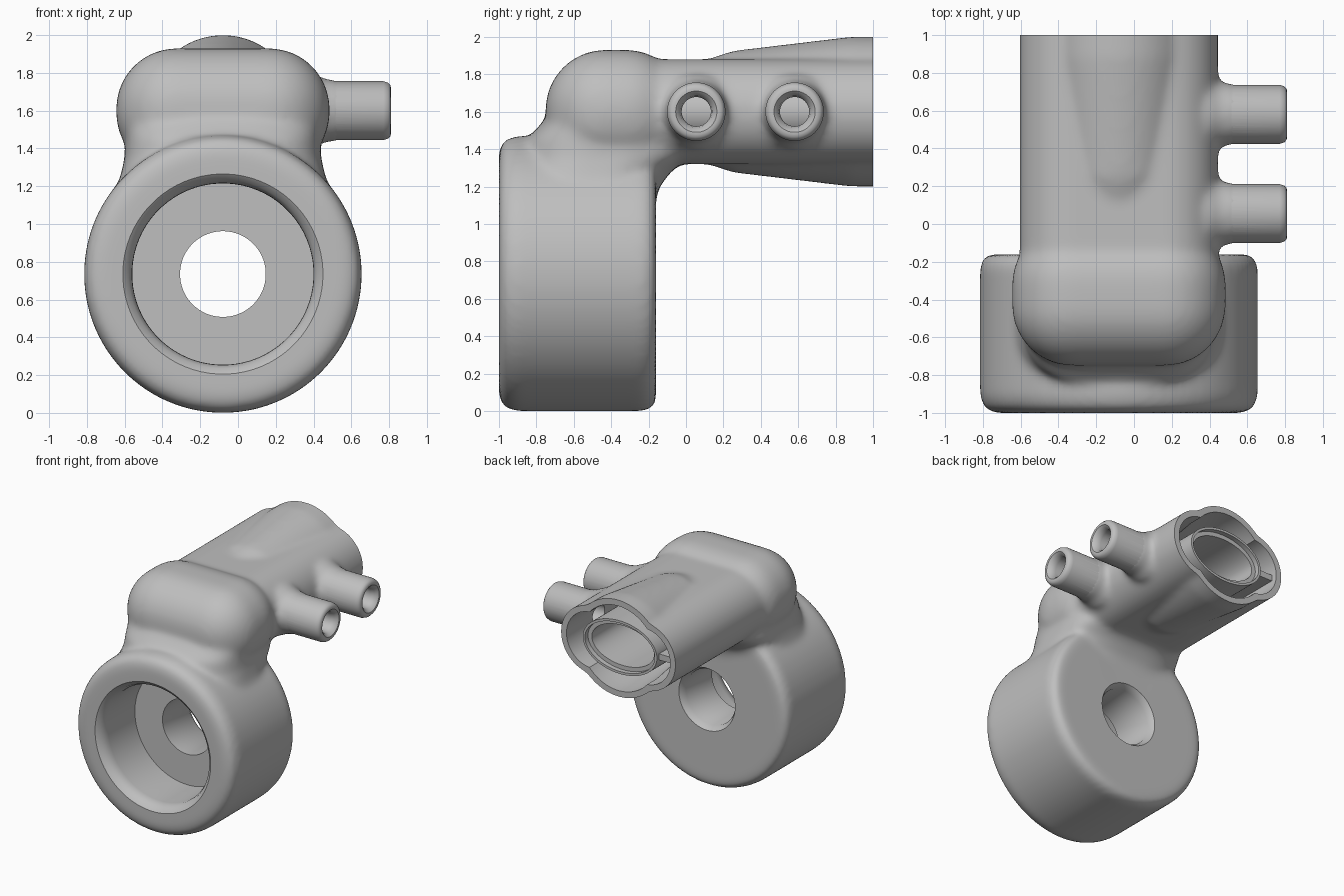
import bpy, bmesh, math
from mathutils import Vector

if "Cube" in bpy.data.objects:
    bpy.data.objects.remove(bpy.data.objects["Cube"], do_unlink=True)

CX, CZ, DISC_Z = -0.08, 1.6, 0.735
grey = bpy.data.materials.new("plain grey")
grey.use_nodes = True
grey.diffuse_color = (0.52, 0.52, 0.52, 1)
grey.node_tree.nodes["Principled BSDF"].inputs["Base Color"].default_value = (0.52, 0.52, 0.52, 1)


def add(name, bm):
    bmesh.ops.recalc_face_normals(bm, faces=bm.faces)
    mesh = bpy.data.meshes.new(name)
    bm.to_mesh(mesh)
    bm.free()
    mesh.materials.append(grey)
    ob = bpy.data.objects.new(name, mesh)
    bpy.context.scene.collection.objects.link(ob)
    return ob


def ring(axis, t, c, a, b, power=None, n=72):
    """Cross-section: a slot (circle if a == b), or a superellipse if power is set."""
    pts = []
    for i in range(n):
        w = 2 * math.pi * (i + 0.5) / n
        u, v = math.cos(w), math.sin(w)
        if power:
            u, v = (math.copysign(abs(k) ** (2 / power), k) for k in (u, v))
            p = [c[0] + a * u, c[1] + b * v]
        else:
            p = [c[0] + math.copysign(a - b, u) + b * u, c[1] + b * v]
        p.insert("xyz".index(axis), t)
        pts.append(Vector(p))
    return pts


def loft(name, rings, closed=False):
    bm = bmesh.new()
    vs = [[bm.verts.new(p) for p in r] for r in rings]
    pairs = list(zip(vs, vs[1:])) + ([(vs[-1], vs[0])] if closed else [])
    for r, s in pairs:
        for i in range(len(r)):
            j = (i + 1) % len(r)
            bm.faces.new((r[i], r[j], s[j], s[i]))
    if not closed:
        bm.faces.new(vs[0])
        bm.faces.new(vs[-1])
    return add(name, bm)


def lathe(name, axis, c, profile):
    return loft(name, [ring(axis, t, c, r, r) for t, r in profile])


def box(name, center, half, bevel=0):
    bm = bmesh.new()
    bmesh.ops.create_cube(bm, size=2)
    for v in bm.verts:
        v.co = Vector(center) + Vector(h * k for h, k in zip(half, v.co))
    if bevel:
        bmesh.ops.bevel(bm, geom=bm.edges[:], offset=bevel, segments=10,
                        profile=0.5, affect='EDGES')
    return add(name, bm)


def activate(ob):
    bpy.ops.object.select_all(action='DESELECT')
    ob.select_set(True)
    bpy.context.view_layer.objects.active = ob


def apply(ob, kind, **settings):
    activate(ob)
    mod = ob.modifiers.new(kind, kind)
    for key, value in settings.items():
        setattr(mod, key, value)
    bpy.ops.object.modifier_apply(modifier=mod.name)


def boolean(ob, tool, operation):
    apply(ob, 'BOOLEAN', object=tool, operation=operation, solver='EXACT')
    bpy.data.objects.remove(tool, do_unlink=True)


# Solid volumes that are blended into the body
disc, axis_c = (CX, DISC_Z), (CX, CZ)
body = lathe("valve_body", 'y', disc, [(-1, .65), (-.975, .71), (-.91, .735),
                                       (-.23, .735), (-.175, .715), (-.16, .67)])
NIPPLES = (0.055, 0.58)
solids = [
    loft("tube", [ring('y', t, axis_c, .525, .28) for t in (-.4, 1.15)]),
    lathe("tube_cone", 'y', axis_c, [(0, .24), (.25, .325), (.88, .4), (1.15, .4)]),
    box("head", (CX, -.375, CZ), (.565, .375, .33), .32),
    # Neck: half width, front y, back y, height
    loft("neck", [ring('z', z, (CX, (f + b) / 2), w, (b - f) / 2, 3) for w, f, b, z in (
        (.58, -.8, -.17, .95), (.575, -.88, -.165, 1.12), (.56, -.9, -.14, 1.2),
        (.535, -.89, -.08, 1.28), (.52, -.87, .03, 1.36), (.515, -.85, .03, 1.45),
        (.52, -.77, -.05, 1.54), (.53, -.7, -.1, 1.64))]),
]
for y in NIPPLES:
    solids.append(lathe("nipple_root", 'x', (y, CZ), [(.2, .21), (.4, .2), (.45, .17), (.56, .155)]))

activate(body)
for ob in solids:
    ob.select_set(True)
bpy.ops.object.join()
apply(body, 'REMESH', mode='VOXEL', voxel_size=0.021)
apply(body, 'SMOOTH', factor=0.5, iterations=14)

# Side nipples with rounded ends
for y in NIPPLES:
    boolean(body, lathe("nipple", 'x', (y, CZ), [
        (.42, .156), (.77, .156), (.795, .148), (.807, .135), (.81, .12)]), 'UNION')

# Stepped bore in the disc, open tube end, tube cavity, nipple bores
cutters = [
    lathe("disc_bore", 'y', disc, [(-1.1, .54), (-1, .53), (-.975, .5), (-.93, .482), (-.9, .48),
                                   (-.55, .48), (-.55, .227), (-.21, .227), (-.17, .25), (-.1, .3)]),
    box("end_trim", (CX, 1.5, CZ), (1, .5, 1)),
    loft("cavity", [ring('y', t, axis_c, .475, .23) for t in (-.1, 1.1)]),
    lathe("cavity_cone", 'y', axis_c, [(.02, .19), (.25, .275), (.88, .35), (1.1, .35)]),
]
for y in NIPPLES:
    cutters.append(lathe("nipple_bore", 'x', (y, CZ), [
        (.3, .078), (.75, .078), (.785, .085), (.805, .105), (.83, .13)]))
for tool in cutters:
    boolean(body, tool, 'DIFFERENCE')

# Oval inner tube with a stepped mouth, and the rib that carries it
inner = loft("inner_tube", [ring('y', t, axis_c, a, b, 2) for t, a, b in (
    (-.12, .34, .22), (.98, .34, .22), (.98, .32, .2), (.94, .32, .2),
    (.94, .285, .165), (-.12, .285, .165))], closed=True)
rib = box("inner_rib", (CX - .41, .42, CZ), (.085, .53, .025))

for ob in (body, inner, rib):
    activate(ob)
    bpy.ops.object.shade_smooth_by_angle(angle=math.radians(35))
